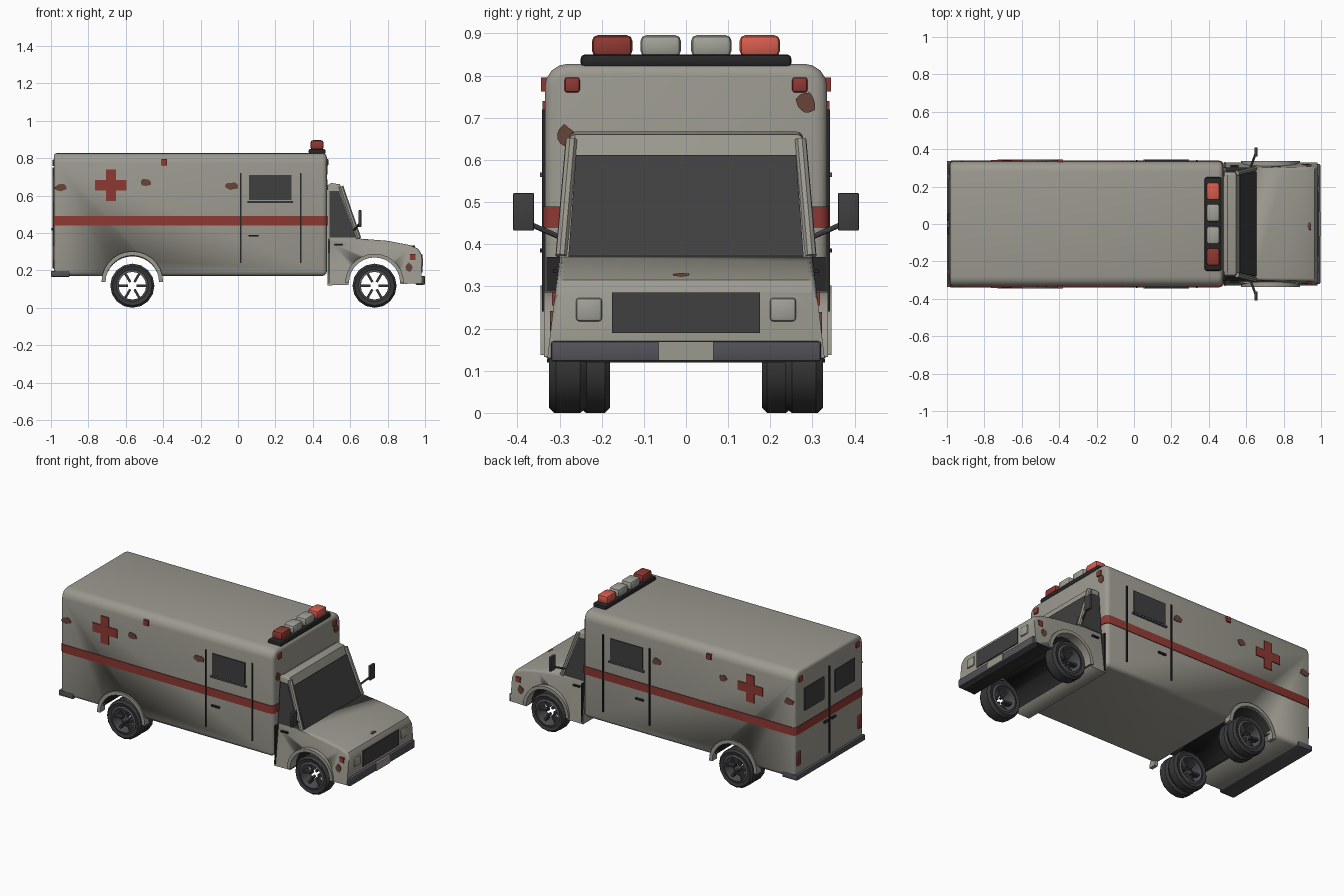
import bpy, bmesh, math, random
from mathutils import Matrix, Vector

random.seed(4)
if "Cube" in bpy.data.objects:
    bpy.data.objects.remove(bpy.data.objects["Cube"])


def material(name, *rgb):
    m = bpy.data.materials.new(name)
    m.use_nodes = True
    m.diffuse_color = (*rgb, 1)
    m.node_tree.nodes["Principled BSDF"].inputs["Base Color"].default_value = (*rgb, 1)
    return m


PAINT = material("faded paint", 0.33, 0.32, 0.275)
RED = material("dull red", 0.27, 0.04, 0.032)
BRIGHT = material("bright red", 0.68, 0.11, 0.075)
GLASS = material("dark glass", 0.05, 0.05, 0.05)
BLACK = material("black", 0.02, 0.02, 0.02)
TYRE = material("rubber", 0.04, 0.04, 0.04)
BUMPER = material("bumper grey", 0.085, 0.085, 0.1)
RUST = material("rust", 0.14, 0.06, 0.038)
LAMP = material("lamp grey", 0.36, 0.36, 0.32)


def finish(name, bm, *mats, smooth=35):
    bmesh.ops.recalc_face_normals(bm, faces=bm.faces)
    me = bpy.data.meshes.new(name)
    bm.to_mesh(me)
    bm.free()
    ob = bpy.data.objects.new(name, me)
    bpy.context.collection.objects.link(ob)
    for m in mats:
        me.materials.append(m)
    bpy.context.view_layer.objects.active = ob
    bpy.ops.object.select_all(action="DESELECT")
    ob.select_set(True)
    bpy.ops.object.shade_smooth_by_angle(angle=math.radians(smooth))
    return ob


def box_mesh(lo, hi):
    lo, hi = Vector(lo), Vector(hi)
    bm = bmesh.new()
    size = Matrix.Diagonal((*(hi - lo), 1))
    bmesh.ops.create_cube(bm, size=1, matrix=Matrix.Translation((lo + hi) / 2) @ size)
    return bm


def bevel(bm, edges, offset, segments=3):
    bmesh.ops.bevel(bm, geom=edges, offset=offset, segments=segments,
                    profile=0.5, affect="EDGES", clamp_overlap=True)


def box(name, lo, hi, mat, round_by=0):
    bm = box_mesh(lo, hi)
    if round_by:
        bevel(bm, bm.edges[:], round_by, 2)
    return finish(name, bm, mat)


def prism_mesh(pts, axis, lo, hi):
    bm = bmesh.new()
    place = (lambda a, b: (a, lo, b)) if axis == "y" else (lambda a, b: (lo, a, b))
    face = bm.faces.new([bm.verts.new(place(a, b)) for a, b in pts])
    out = bmesh.ops.extrude_face_region(bm, geom=[face])["geom"]
    move = Vector((0, hi - lo, 0)) if axis == "y" else Vector((hi - lo, 0, 0))
    bmesh.ops.translate(bm, vec=move, verts=[v for v in out if isinstance(v, bmesh.types.BMVert)])
    return bm


def taper(bm):
    # Cab half width narrows with height
    for v in bm.verts:
        z = v.co.z
        v.co.y *= 0.33 - 0.12 * (z - 0.12) if z < 0.37 else 0.30 - 0.08 * (z - 0.37)


def bar(name, p, q, r, mat):
    p, q = Vector(p), Vector(q)
    bm = bmesh.new()
    rot = (q - p).to_track_quat("Z", "Y").to_matrix().to_4x4()
    bmesh.ops.create_cone(bm, segments=8, radius1=r, radius2=r, depth=(q - p).length,
                          cap_ends=True, matrix=Matrix.Translation((p + q) / 2) @ rot)
    return finish(name, bm, mat)


def cut_arch(ob, x, z, r):
    # Wheel tunnel through the full width, painted dark inside
    bm = bmesh.new()
    bmesh.ops.create_cone(bm, segments=32, radius1=r, radius2=r, depth=2, cap_ends=True,
                          matrix=Matrix.Translation((x, 0, z)) @ Matrix.Rotation(math.pi / 2, 4, "X"))
    cutter = finish("cutter", bm, BLACK)
    mod = ob.modifiers.new("arch", "BOOLEAN")
    mod.operation, mod.object, mod.solver = "DIFFERENCE", cutter, "EXACT"
    bpy.context.view_layer.objects.active = ob
    bpy.ops.object.modifier_apply(modifier="arch")
    bpy.data.objects.remove(cutter)
    for f in ob.data.polygons:
        c = f.center
        f.material_index = int(abs(f.normal.y) < 0.5 and math.hypot(c.x - x, c.z - z) < r + 0.005)


REAR, FRONT, AXLE = -0.565, 0.73, 0.118
BACK, NOSE, SIDE = -0.985, 0.475, 0.335

# Box body
bm = box_mesh((BACK, -SIDE, 0.17), (NOSE, SIDE, 0.828))
for top, width in ((True, 0.055), (False, 0.025)):
    bevel(bm, [e for e in bm.edges if abs(e.verts[0].co.x - e.verts[1].co.x) > 1
               and abs(e.verts[0].co.y) > 0.33 and (e.verts[0].co.z > 0.5) == top
               and e.calc_face_angle() > 1], width, 4)
for end, width in ((NOSE, 0.03), (BACK, 0.018)):
    bevel(bm, [e for e in bm.edges if all(abs(v.co.x - end) < 1e-4 for v in e.verts)], width)
body = finish("box_body", bm, PAINT, BLACK)
cut_arch(body, REAR, 0.13, 0.145)

# Red stripe around the box
bm = box_mesh((BACK - 0.004, -SIDE - 0.004, 0.44), (NOSE + 0.004, SIDE + 0.004, 0.49))
bevel(bm, [e for e in bm.edges if abs(e.verts[0].co.z - e.verts[1].co.z) > 0.01], 0.025)
finish("stripe", bm, RED)

# Cab with bonnet
profile = [(0.478, 0.12), (0.478, 0.655), (0.50, 0.667), (0.545, 0.66), (0.65, 0.37), (0.80, 0.358),
           (0.92, 0.335), (0.965, 0.315), (0.98, 0.287), (0.98, 0.13)]
bm = prism_mesh(profile, "y", -1, 1)
bmesh.ops.bisect_plane(bm, geom=bm.verts[:] + bm.edges[:] + bm.faces[:],
                       plane_co=(0, 0, 0.37), plane_no=(0, 0, 1))
taper(bm)
bmesh.ops.recalc_face_normals(bm, faces=bm.faces)
bevel(bm, [e for e in bm.edges if e.verts[0].co.y * e.verts[1].co.y > 0 and e.calc_face_angle(0) > 0.8
           and min(v.co.z for v in e.verts) > 0.28], 0.014)
cab = finish("cab", bm, PAINT, BLACK)
cut_arch(cab, FRONT, 0.13, 0.14)
for f in cab.data.polygons:
    if f.normal.z < -0.7 and f.center.x > 0.6:
        f.material_index = 1

# Windscreen
bm = prism_mesh([(0.56, 0.61), (0.567, 0.612), (0.654, 0.372), (0.645, 0.37)], "y", -0.93, 0.93)
taper(bm)
finish("windscreen", bm, GLASS)


def wheel(name, x, y0, y1):
    bm = bmesh.new()
    d = (y1 - y0) * 0.18
    ring = [(0.074, y0), (0.086, y0 + 0.005), (0.106, y0), (0.118, y0 + d),
            (0.118, y1 - d), (0.106, y1), (0.086, y1 - 0.005), (0.074, y1)]
    verts = [bm.verts.new((r, y, 0)) for r, y in ring]
    edges = [bm.edges.new((verts[i - 1], verts[i])) for i in range(len(verts))]
    bmesh.ops.spin(bm, geom=verts + edges, axis=(0, 1, 0), cent=(0, 0, 0), angle=math.tau, steps=16)
    bmesh.ops.remove_doubles(bm, verts=bm.verts, dist=1e-4)
    for f in bm.faces:
        c = f.calc_center_median()
        f.material_index = int(math.hypot(c.x, c.z) < 0.083)
    # Open spokes
    for i in range(6):
        m = (Matrix.Rotation(i * math.tau / 6, 4, "Y") @ Matrix.Translation((0.05, (y0 + y1) / 2, 0))
             @ Matrix.Diagonal((0.055, 0.03, 0.013, 1)))
        bmesh.ops.create_cube(bm, size=1, matrix=m)
    bmesh.ops.translate(bm, vec=(x, 0, AXLE), verts=bm.verts)
    finish(name, bm, TYRE, BUMPER)


def arch_lip(name, x, z, y0, y1, r0, r1):
    bm = bmesh.new()
    f = bm.faces.new([bm.verts.new((x + r, y, z)) for r, y in ((r0, y0), (r1, y0), (r1, y1), (r0, y1))])
    bmesh.ops.spin(bm, geom=[f] + f.edges[:] + f.verts[:], axis=(0, -1, 0), cent=(x, 0, z),
                   angle=math.pi, steps=14)
    finish(name, bm, PAINT)


def blob(name, axis, a, b, w, h, lo, hi):
    # Ragged rust patch
    pts = []
    for i in range(11):
        t, r = i * math.tau / 11, random.uniform(0.75, 1.1)
        pts.append((a + w * r * math.cos(t), b + h * r * math.sin(t)))
    finish(name, prism_mesh(pts, axis, lo, hi), RUST)


# Parts found on both flanks
for s, tag in ((-1, "near"), (1, "far")):
    def flank(name, x0, x1, z0, z1, mat, y=0.341, base=0.331):
        lo, hi = sorted((s * base, s * y))
        return box(f"{tag}_{name}", (x0, lo, z0), (x1, hi, z1), mat)

    def wheel_pair(name, x, a, b):
        wheel(f"{tag}_{name}", x, *sorted((s * a, s * b)))

    wheel_pair("front_wheel", FRONT, 0.235, 0.325)
    wheel_pair("rear_outer_wheel", REAR, 0.255, 0.325)
    wheel_pair("rear_inner_wheel", REAR, 0.18, 0.25)
    arch_lip(f"{tag}_rear_arch", REAR, 0.137, *sorted((s * 0.30, s * 0.345)), 0.143, 0.165)
    arch_lip(f"{tag}_front_arch", FRONT, 0.132, *sorted((s * 0.28, s * 0.337)), 0.137, 0.157)

    # Side door, window and emblem
    for x in (0.015, 0.335):
        flank("door_seam", x - 0.004, x + 0.004, 0.24, 0.72, BLACK, 0.342)
    flank("side_window", 0.06, 0.285, 0.575, 0.71, GLASS)
    flank("window_sill", 0.05, 0.295, 0.56, 0.57, BUMPER, 0.346)
    flank("door_handle", 0.055, 0.11, 0.38, 0.39, BLACK, 0.346)
    flank("cross_bar", -0.765, -0.595, 0.628, 0.682, RED)
    flank("cross_upright", -0.707, -0.653, 0.57, 0.74, RED, 0.3408)
    flank("side_marker", -0.41, -0.38, 0.762, 0.795, RED, 0.344, 0.32)
    for x, z, w in ((-0.945, 0.645, 0.035), (-0.49, 0.67, 0.03), (-0.035, 0.65, 0.036)):
        blob(f"{tag}_rust", "y", x, z, w, 0.022, *sorted((s * 0.331, s * 0.339)))

    # Cab glass, pillars, handle and mirrors
    bm = prism_mesh([(0.488, 0.375), (0.488, 0.625), (0.54, 0.625), (0.63, 0.375)], "y",
                    *sorted((s * 0.98, s * 1.012)))
    taper(bm)
    finish(f"{tag}_cab_window", bm, GLASS)
    bar(f"{tag}_pillar", (0.55, s * 0.272, 0.648), (0.645, s * 0.296, 0.372), 0.014, PAINT)
    flank("cab_seam", 0.484, 0.49, 0.13, 0.37, BLACK, 0.331, 0.29)
    flank("cab_handle", 0.515, 0.56, 0.332, 0.341, BLACK, 0.316, 0.29)
    bar(f"{tag}_mirror_arm", (0.62, s * 0.295, 0.415), (0.65, s * 0.375, 0.45), 0.006, BUMPER)
    lo, hi = sorted((s * 0.36, s * 0.41))
    box(f"{tag}_mirror", (0.643, lo, 0.432), (0.66, hi, 0.522), GLASS, 0.004)
    flank("front_marker", 0.92, 0.95, 0.255, 0.287, RED, 0.318, 0.28)
    blob(f"{tag}_fender_rust", "y", 0.915, 0.215, 0.018, 0.025, *sorted((s * 0.30, s * 0.322)))

    # Lamps at front and rear
    def lamp(name, x0, x1, y, z, w, h, mat, r=0.0):
        box(f"{tag}_{name}", (x0, s * y - w, z - h), (x1, s * y + w, z + h), mat, r)

    lamp("headlight", 0.96, 0.988, 0.23, 0.245, 0.031, 0.028, LAMP, 0.008)
    lamp("roof_marker", 0.46, 0.484, 0.27, 0.778, 0.018, 0.018, RED, 0.006)
    lamp("rear_marker", -0.992, -0.97, 0.28, 0.775, 0.018, 0.018, RED, 0.006)
    lamp("tail_lamp", -0.993, -0.97, 0.30, 0.29, 0.018, 0.042, RED, 0.005)
    lamp("rear_window", -0.991, -0.98, 0.15, 0.635, 0.095, 0.07, GLASS)
    lamp("rear_handle", -0.997, -0.98, 0.035, 0.42, 0.02, 0.006, BLACK)

# Front face rust
blob("corner_rust", "x", 0.285, 0.735, 0.024, 0.03, 0.47, 0.479)
blob("corner_rust", "x", -0.285, 0.655, 0.026, 0.028, 0.47, 0.479)
blob("bonnet_rust", "x", -0.01, 0.328, 0.022, 0.004, 0.91, 0.945)

# Nose, bumpers and rear seam
box("grille", (0.97, -0.175, 0.19), (0.986, 0.175, 0.286), GLASS)
box("front_bumper", (0.95, -0.32, 0.122), (0.996, 0.32, 0.17), BUMPER, 0.006)
box("front_plate", (0.99, -0.065, 0.124), (1.0, 0.065, 0.169), PAINT)
box("rear_bumper", (-1.0, -0.338, 0.165), (-0.90, 0.338, 0.198), BUMPER, 0.005)
box("rear_seam", (-0.992, -0.004, 0.21), (-0.98, 0.004, 0.75), BLACK)

# Roof light bar
box("light_bar", (0.378, -0.25, 0.82), (0.468, 0.25, 0.85), BLACK, 0.01)
for y, mat in ((-0.175, RED), (-0.06, LAMP), (0.06, LAMP), (0.175, BRIGHT)):
    box("beacon", (0.387, y - 0.048, 0.845), (0.458, y + 0.048, 0.896), mat, 0.014)
